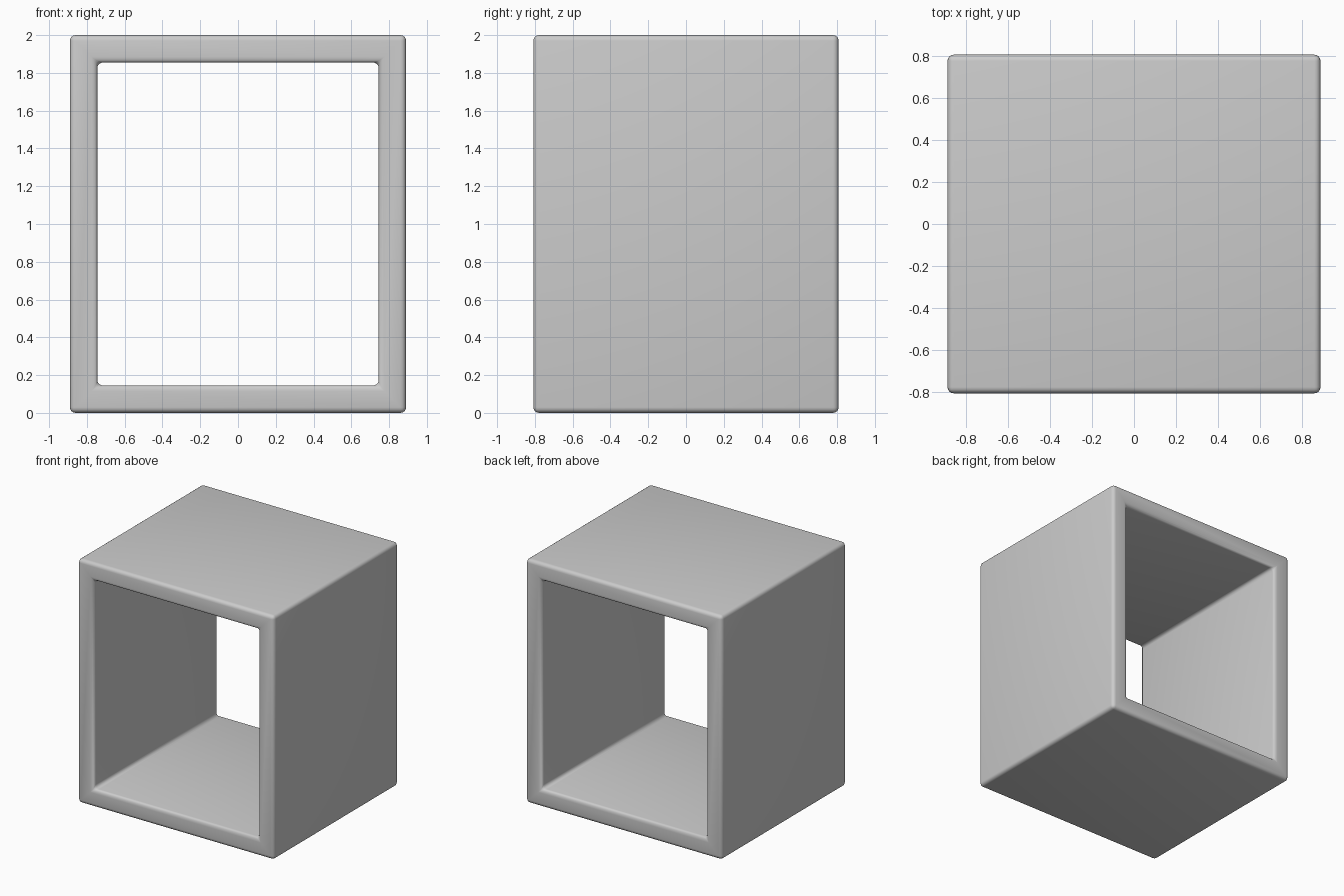
import bpy, bmesh

if "Cube" in bpy.data.objects:
    bpy.data.objects.remove(bpy.data.objects["Cube"])

HALF_W, HALF_D, HEIGHT, WALL = 0.89, 0.808, 2.0, 0.145


def rectangle(bm, half_w, z0, z1, y):
    corners = [(-half_w, z0), (half_w, z0), (half_w, z1), (-half_w, z1)]
    return [bm.verts.new((x, y, z)) for x, z in corners]


# Open rectangular frame: outer and inner loops at front and back
bm = bmesh.new()
loops = []
for y in (-HALF_D, HALF_D):
    loops.append((rectangle(bm, HALF_W, 0, HEIGHT, y),
                  rectangle(bm, HALF_W - WALL, WALL, HEIGHT - WALL, y)))
(front_out, front_in), (back_out, back_in) = loops

# Bridge the loops into outer walls, back rim, inner walls and front rim
ring = [front_out, back_out, back_in, front_in]
for k in range(4):
    a, b = ring[k], ring[(k + 1) % 4]
    for i in range(4):
        j = (i + 1) % 4
        bm.faces.new((a[i], a[j], b[j], b[i]))
bmesh.ops.recalc_face_normals(bm, faces=bm.faces)

mesh = bpy.data.meshes.new("open_box_frame")
bm.to_mesh(mesh)
bm.free()
frame = bpy.data.objects.new("open_box_frame", mesh)
bpy.context.collection.objects.link(frame)

# Softly rounded edges with smooth shading
bevel = frame.modifiers.new("rounded_edges", 'BEVEL')
bevel.width = 0.03
bevel.segments = 4
bevel.limit_method = 'ANGLE'
mesh.shade_smooth()
